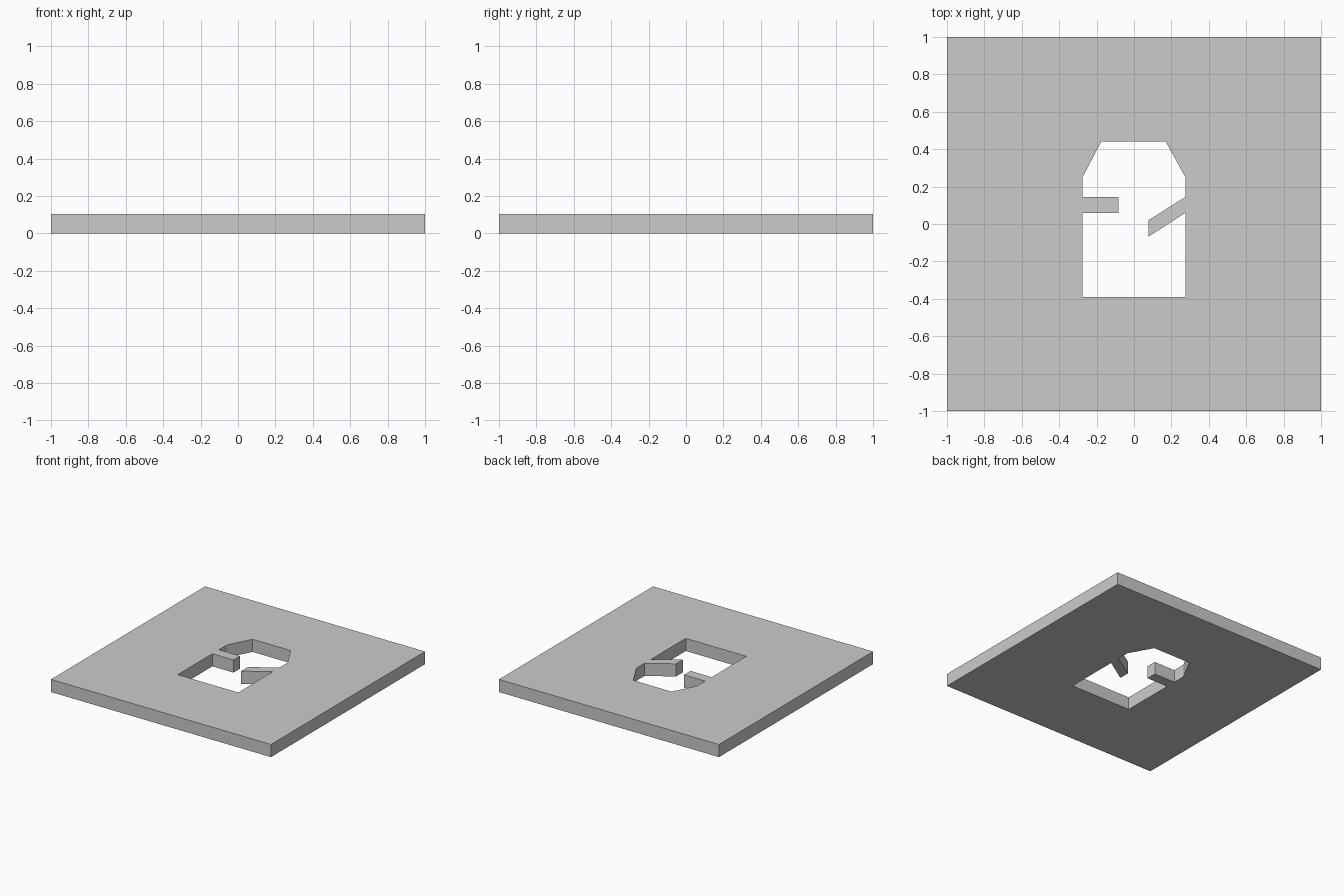
import bpy, bmesh

if "Cube" in bpy.data.objects:
    bpy.data.objects.remove(bpy.data.objects["Cube"])

THICKNESS = 0.104

# Square plate outline
outer = [(-1, -1), (1, -1), (1, 1), (-1, 1)]

# Keyhole opening: chamfered top, straight ward on the left, slanted ward on the right
keyhole = [
    (-0.275, -0.39), (0.275, -0.39),
    (0.275, 0.06), (0.077, -0.068), (0.077, 0.02), (0.275, 0.145),
    (0.275, 0.25), (0.17, 0.44), (-0.175, 0.44), (-0.275, 0.25),
    (-0.275, 0.145), (-0.083, 0.145), (-0.083, 0.06), (-0.275, 0.06),
]


def add_loop(bm, points):
    verts = [bm.verts.new((x, y, 0)) for x, y in points]
    return [bm.edges.new((v, verts[i - 1])) for i, v in enumerate(verts)]


# Fill between the two outlines, then extrude to thickness
bm = bmesh.new()
edges = add_loop(bm, outer) + add_loop(bm, keyhole)
bmesh.ops.triangle_fill(bm, edges=edges, use_beauty=True, normal=(0, 0, 1))
result = bmesh.ops.extrude_face_region(bm, geom=bm.faces[:], use_keep_orig=True)
top = [g for g in result["geom"] if isinstance(g, bmesh.types.BMVert)]
bmesh.ops.translate(bm, verts=top, vec=(0, 0, THICKNESS))
bmesh.ops.recalc_face_normals(bm, faces=bm.faces[:])

mesh = bpy.data.meshes.new("keyhole_plate")
bm.to_mesh(mesh)
bm.free()
plate = bpy.data.objects.new("keyhole_plate", mesh)
bpy.context.collection.objects.link(plate)
